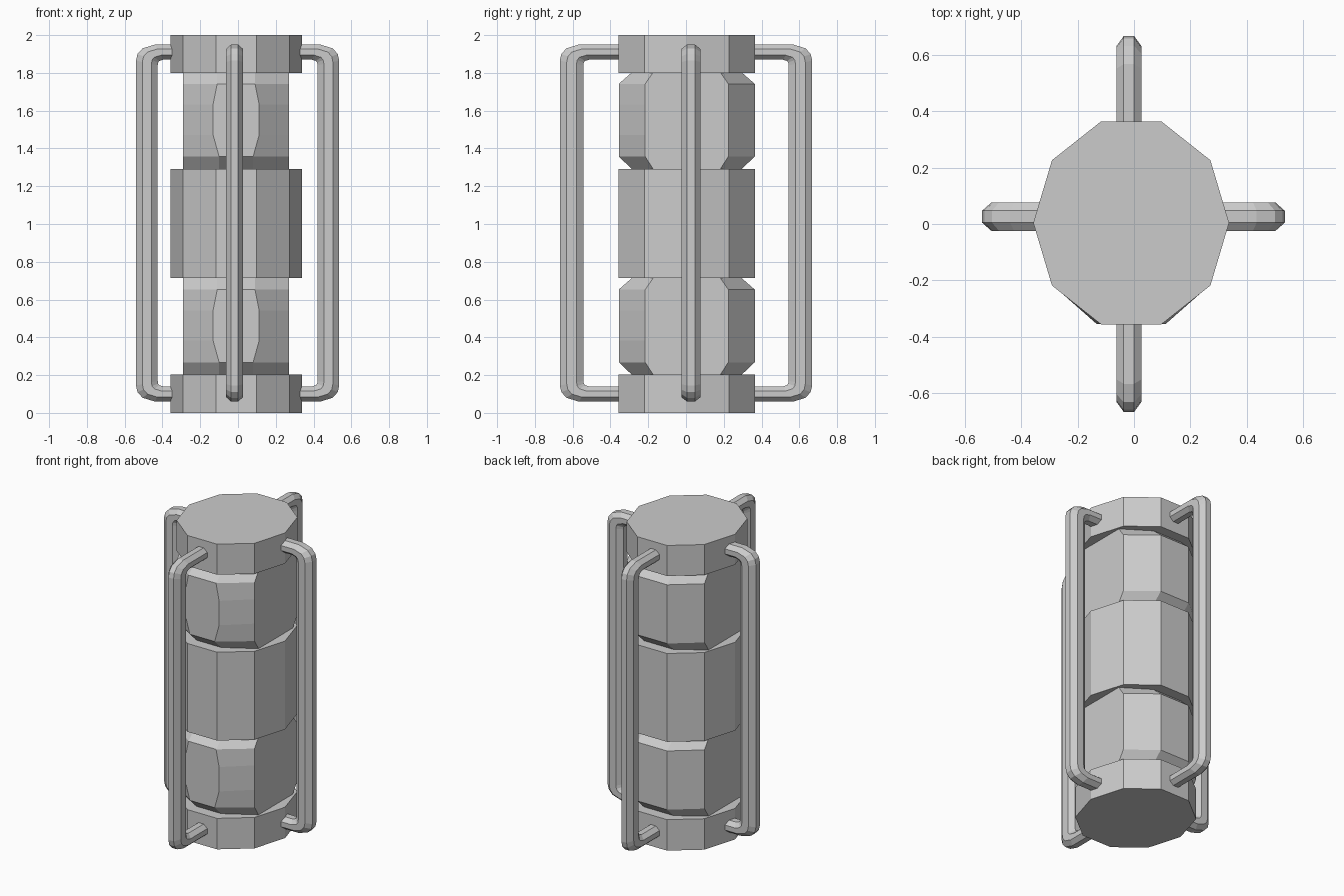
import bpy, bmesh
from math import cos, sin, pi

if "Cube" in bpy.data.objects:
    bpy.data.objects.remove(bpy.data.objects["Cube"])

CX, CY = -0.01, 0.004   # axis of the body


def loft(name, rings, closed=False):
    """Skin equal-length rings of points and cap both ends."""
    bm = bmesh.new()
    vs = [[bm.verts.new(p) for p in r] for r in rings]
    n = len(vs[0])
    for a, b in zip(vs, vs[1:]):
        for i in range(n):
            j = (i + 1) % n
            bm.faces.new((a[i], a[j], b[j], b[i]))
    bm.faces.new(vs[0][::-1])
    bm.faces.new(vs[-1])
    bmesh.ops.recalc_face_normals(bm, faces=bm.faces)
    me = bpy.data.meshes.new(name)
    bm.to_mesh(me)
    bm.free()
    ob = bpy.data.objects.new(name, me)
    bpy.context.collection.objects.link(ob)
    return ob


def drum(name, z0, z1):
    """Ten-sided collar."""
    ring = [(CX + 0.348 * cos(i * pi / 5), CY + 0.379 * sin(i * pi / 5)) for i in range(10)]
    loft(name, [[(x, y, z) for x, y in ring] for z in (z0, z1)])


def waist(name, z0):
    """Eight-sided narrow section, chamfered front and back, front panel bulging."""
    # height, y scale, half width of front panel
    stations = [(0.0, 0.81, 0.09), (0.065, 1, 0.09), (0.18, 1, 0.122),
                (0.34, 1, 0.122), (0.45, 1, 0.1), (0.51, 0.81, 0.1)]
    rings = []
    for z, s, f in stations:
        pts = [(0.281, -0.22), (0.281, 0.22), (0.108, 0.36), (-0.108, 0.36),
               (-0.281, 0.22), (-0.281, -0.22), (-f, -0.36), (f, -0.36)]
        rings.append([(CX + x, CY + y * s, z0 + z) for x, y in pts])
    loft(name, rings)


def handle(name, dx, dy, reach, thick, width, offset):
    """Tall D-shaped rod; each station pairs an outer and an inner point (r, z)."""
    R, T = reach, thick
    half = [((0.27, 0.945), (0.27, 0.865)),
            ((R - 0.10, 0.945), (R - T - 0.03, 0.865)),
            ((R - 0.035, 0.925), (R - T - 0.008, 0.858)),
            ((R - 0.008, 0.895), (R - T - 0.002, 0.85)),
            ((R, 0.86), (R - T, 0.835))]
    stations = half + [((a, -b), (c, -d)) for (a, b), (c, d) in reversed(half)]
    k = 1 / cos(pi / 8)
    rings = []
    for (ro, zo), (ri, zi) in stations:
        ring = []
        for i in range(8):
            t = pi / 8 + i * pi / 4
            c, w = k * cos(t) / 2, k * sin(t) * width / 2
            r = (ro + ri) / 2 + (ro - ri) * c
            z = 1.005 + (zo + zi) / 2 + (zo - zi) * c
            # side offset is measured along the axis across the handle
            ring.append((dx * r + abs(dy) * (w + offset), dy * r + abs(dx) * (w + offset), z))
        rings.append(ring)
    loft(name, rings)


# Stacked body
drum("bottom_cap", 0.0, 0.203)
waist("lower_waist", 0.203)
drum("middle_collar", 0.713, 1.292)
waist("upper_waist", 1.292)
drum("top_cap", 1.8, 2.0)

# Four guard handles
handle("left_handle", -1, 0, 0.54, 0.115, 0.102, 0.026)
handle("right_handle", 1, 0, 0.536, 0.115, 0.102, 0.026)
handle("front_handle", 0, -1, 0.668, 0.125, 0.09, -0.018)
handle("back_handle", 0, 1, 0.668, 0.125, 0.09, -0.018)
